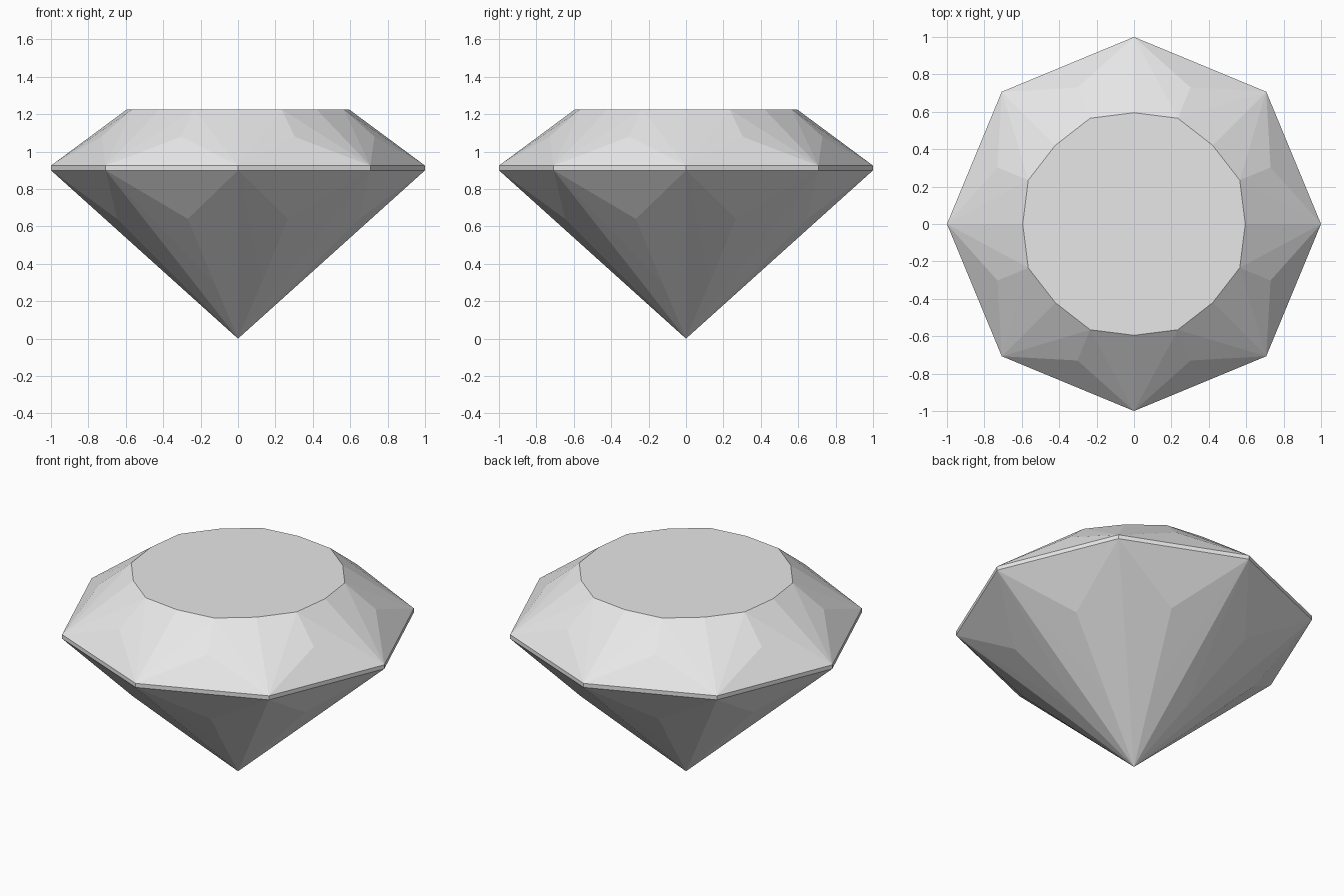
import bpy, bmesh
from math import pi, sin, cos

if "Cube" in bpy.data.objects:
    bpy.data.objects.remove(bpy.data.objects["Cube"], do_unlink=True)

SIDES = 8
STEP = 2 * pi / SIDES

grey = bpy.data.materials.new("pale_grey")
grey.use_nodes = True
colour = (0.8, 0.8, 0.8, 1)
grey.diffuse_color = colour
grey.node_tree.nodes["Principled BSDF"].inputs["Base Color"].default_value = colour

bm = bmesh.new()


def ring(radius, z, shift=0.0):
    """Eight points, turned by a fraction of one side."""
    angles = [(i + shift) * STEP for i in range(SIDES)]
    return [bm.verts.new((radius * cos(a), radius * sin(a), z)) for a in angles]


# Rings from the point up to the flat table
point = bm.verts.new((0, 0, 0))
pavilion_low = ring(0.325, 0.295, 0.5)
pavilion_mid = ring(0.70, 0.64, 0.5)
girdle_low = ring(1.0, 0.90)
girdle_high = ring(1.0, 0.925)
crown_mid = ring(0.79, 1.08, 0.5)
table_corner = ring(0.595, 1.225)
table_between = ring(0.612, 1.225, 0.5)

for i in range(SIDES):
    j = (i + 1) % SIDES
    # Girdle band
    bm.faces.new((girdle_low[i], girdle_low[j], girdle_high[j], girdle_high[i]))
    # Crown and pavilion share the same facet pattern
    for girdle, mid, inner in ((girdle_high, crown_mid, table_between),
                               (girdle_low, pavilion_mid, pavilion_low)):
        bm.faces.new((girdle[i], girdle[j], mid[i]))
        bm.faces.new((girdle[i], mid[i], inner[i]))
        bm.faces.new((girdle[j], inner[i], mid[i]))
    # Main kites, each split along its middle
    for k in (i, j):
        bm.faces.new((girdle_high[k], table_between[i], table_corner[k]))
        bm.faces.new((girdle_low[k], pavilion_low[i], point))

# Table
bm.faces.new([v for pair in zip(table_corner, table_between) for v in pair])
bmesh.ops.recalc_face_normals(bm, faces=bm.faces[:])

mesh = bpy.data.meshes.new("cut_gem")
bm.to_mesh(mesh)
bm.free()
mesh.materials.append(grey)
gem = bpy.data.objects.new("cut_gem", mesh)
bpy.context.collection.objects.link(gem)
